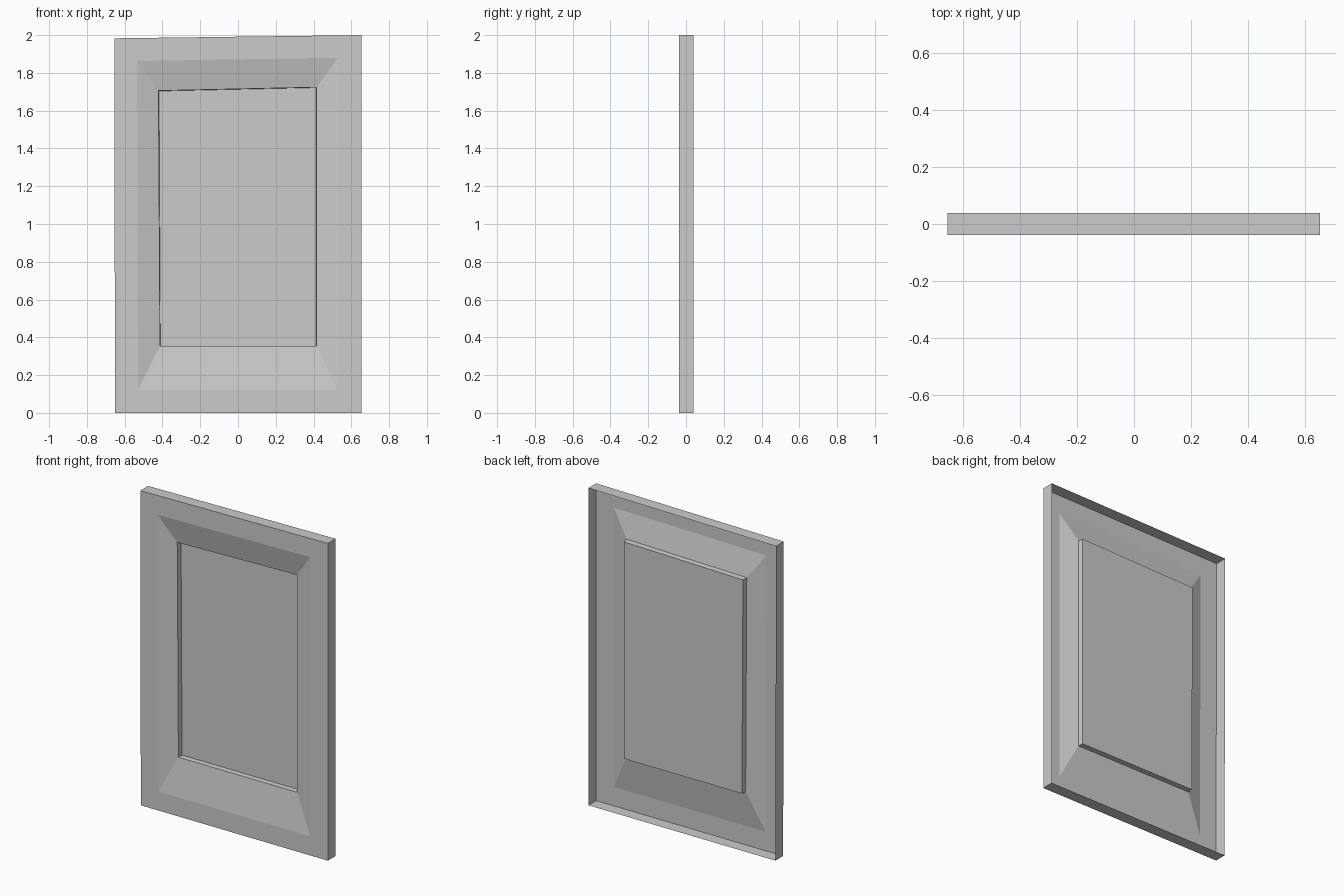
import bpy, bmesh

if "Cube" in bpy.data.objects:
    bpy.data.objects.remove(bpy.data.objects["Cube"])

# One open-backed sheet: (depth y, corners as bottom-left, bottom-right, top-right, top-left)
RINGS = [
    # back edge of the outer rim
    (0.039, [(-0.651, 0.0), (0.653, 0.0), (0.653, 2.0), (-0.655, 1.983)]),
    # front edge of the outer rim
    (-0.038, [(-0.651, 0.0), (0.653, 0.0), (0.653, 2.0), (-0.655, 1.983)]),
    # flat border ends, slope begins
    (-0.038, [(-0.53, 0.12), (0.53, 0.12), (0.53, 1.88), (-0.534, 1.863)]),
    # slope ends, recess step begins
    (-0.004, [(-0.413, 0.354), (0.416, 0.354), (0.416, 1.724), (-0.421, 1.706)]),
    # bottom of the step
    (0.03, [(-0.411, 0.355), (0.412, 0.355), (0.412, 1.722), (-0.418, 1.704)]),
]


def build_panel(name):
    bm = bmesh.new()
    loops = [[bm.verts.new((x, y, z)) for x, z in pts] for y, pts in RINGS]
    # rim, border, slope and step are bands between successive loops
    for a, b in zip(loops, loops[1:]):
        for i in range(4):
            j = (i + 1) % 4
            bm.faces.new((a[i], a[j], b[j], b[i]))
    # centre panel closes the innermost loop
    bm.faces.new(loops[-1])
    mesh = bpy.data.meshes.new(name)
    bm.to_mesh(mesh)
    bm.free()
    obj = bpy.data.objects.new(name, mesh)
    bpy.context.collection.objects.link(obj)
    return obj


build_panel("recessed_panel")
